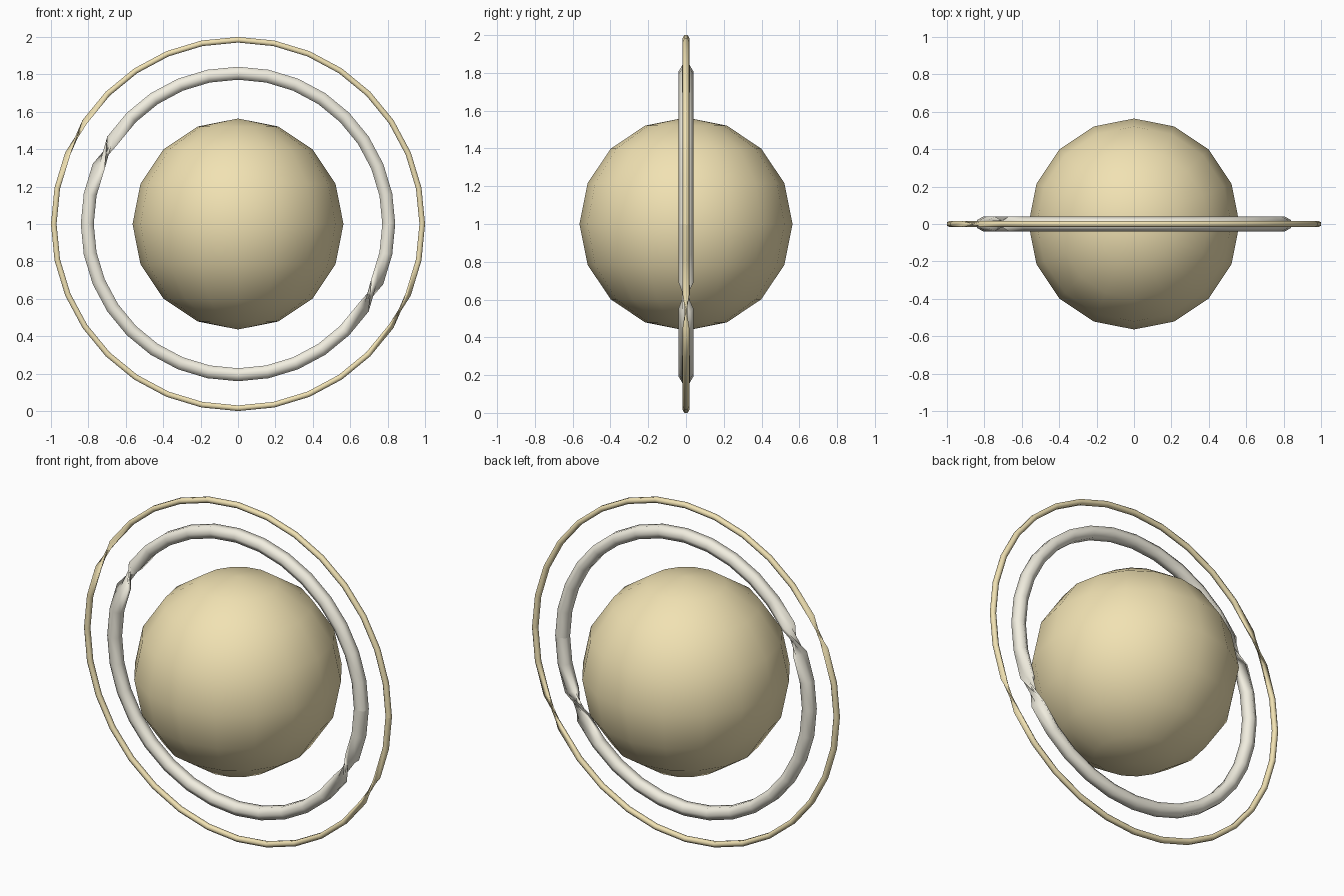
import bpy, bmesh
from math import sin, cos, tau, radians
from mathutils import Vector

if "Cube" in bpy.data.objects:
    bpy.data.objects.remove(bpy.data.objects["Cube"])

CENTRE = Vector((0, 0, 1))


def material(name, rgb):
    m = bpy.data.materials.new(name)
    m.diffuse_color = (*rgb, 1)
    m.use_nodes = True
    m.node_tree.nodes["Principled BSDF"].inputs["Base Color"].default_value = m.diffuse_color
    return m


gold = material("gold", (0.88, 0.76, 0.45))
cream = material("cream", (0.88, 0.85, 0.74))


def finish(name, bm, mat):
    for f in bm.faces:
        f.smooth = True
    mesh = bpy.data.meshes.new(name)
    bm.to_mesh(mesh)
    bm.free()
    mesh.materials.append(mat)
    obj = bpy.data.objects.new(name, mesh)
    bpy.context.collection.objects.link(obj)
    obj.location = CENTRE
    return obj


def swept_ring(name, R, r, mat, steps=32, sides=6):
    """Hexagonal tube round the y axis; its section turns over at two
    opposite places, pinching the tube there, and it has a seam on +x."""
    bm = bmesh.new()
    loops = []
    for i in range(steps + 1):
        a = tau * i / steps
        out = Vector((cos(a), 0, sin(a)))
        flip = -1 if radians(152) < a < radians(332) else 1
        loop = []
        for k in range(sides):
            t = tau * k / sides
            offset = out * (r * sin(t)) + Vector((0, r * cos(t), 0))
            loop.append(bm.verts.new(out * R + flip * offset))
        loops.append(loop)
    for p, q in zip(loops, loops[1:]):
        for k in range(sides):
            n = (k + 1) % sides
            bm.faces.new((p[k], p[n], q[n], q[k]))
    bmesh.ops.reverse_faces(bm, faces=bm.faces[:]) if bm.faces[:] and outward_test(bm) < 0 else None
    return finish(name, bm, mat)


def outward_test(bm):
    # sign of the first section's facing, measured from the tube centre line
    bm.normal_update()
    bm.faces.ensure_lookup_table()
    faces = bm.faces[:6]
    mid = sum((f.calc_center_median() for f in faces), Vector()) / len(faces)
    return sum(f.normal.dot(f.calc_center_median() - mid) for f in faces)


# planet ball
ball = bmesh.new()
bmesh.ops.create_uvsphere(ball, u_segments=16, v_segments=8, radius=0.564)
finish("ball", ball, gold)

# two upright rings
swept_ring("inner_ring", 0.806, 0.04, cream)
swept_ring("outer_ring", 0.985, 0.0173, gold)
